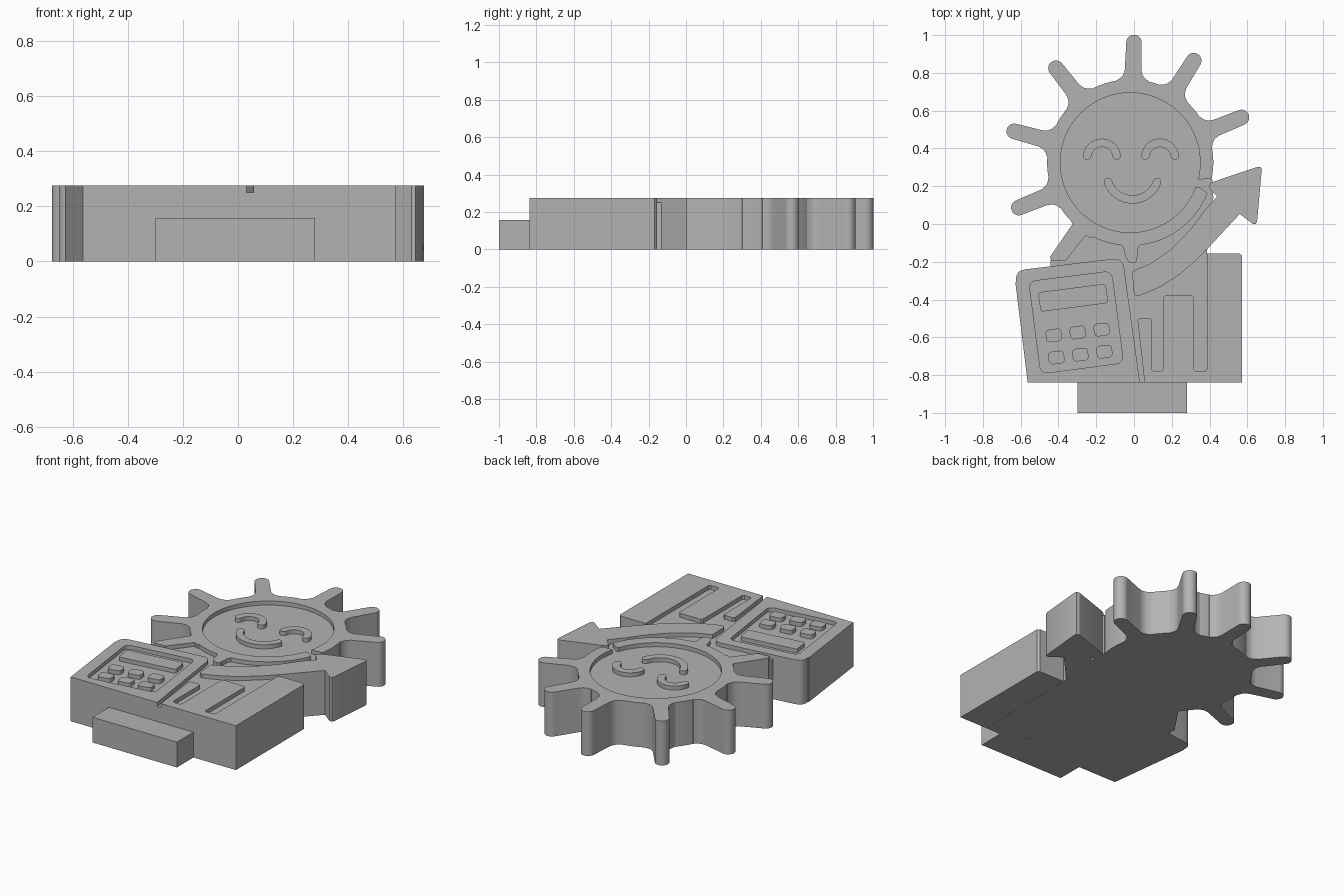
import bpy, bmesh, math
from mathutils import Vector

if "Cube" in bpy.data.objects:
    bpy.data.objects.remove(bpy.data.objects["Cube"])

TOP, FLOOR = 0.275, 0.25
CX, CY, R_DISC, R_FACE = -0.02, 0.325, 0.44, 0.37

grey = bpy.data.materials.new("plain_grey")
grey.diffuse_color = (0.45, 0.45, 0.45, 1)
grey.use_nodes = True
grey.node_tree.nodes["Principled BSDF"].inputs["Base Color"].default_value = grey.diffuse_color


def slab(name, pts, z0=0.0, z1=TOP):
    """Extrude a flat outline between two heights."""
    bm = bmesh.new()
    face = bm.faces.new([bm.verts.new((x, y, z0)) for x, y in pts])
    ext = bmesh.ops.extrude_face_region(bm, geom=[face])
    verts = [g for g in ext["geom"] if isinstance(g, bmesh.types.BMVert)]
    bmesh.ops.translate(bm, verts=verts, vec=(0, 0, z1 - z0))
    bmesh.ops.recalc_face_normals(bm, faces=bm.faces)
    me = bpy.data.meshes.new(name)
    bm.to_mesh(me)
    bm.free()
    me.materials.append(grey)
    ob = bpy.data.objects.new(name, me)
    bpy.context.collection.objects.link(ob)
    return ob


def combine(body, tool, op):
    """Boolean a tool into the body, then discard the tool."""
    mod = body.modifiers.new("combine", 'BOOLEAN')
    mod.operation, mod.solver, mod.object = op, 'EXACT', tool
    bpy.context.view_layer.objects.active = body
    bpy.ops.object.modifier_apply(modifier=mod.name)
    bpy.data.objects.remove(tool)


def circle(r, n=96):
    return [(CX + r * math.cos(2 * math.pi * i / n),
             CY + r * math.sin(2 * math.pi * i / n)) for i in range(n)]


def rounded(pts, r, n=5):
    """Round every corner of a polygon."""
    out = []
    for i, p in enumerate(pts):
        p = Vector(p)
        a, b = Vector(pts[i - 1]) - p, Vector(pts[(i + 1) % len(pts)]) - p
        a = p + a.normalized() * min(r, a.length * 0.45)
        b = p + b.normalized() * min(r, b.length * 0.45)
        for k in range(n + 1):
            t = k / n
            out.append(tuple(a * (1 - t) ** 2 + p * 2 * t * (1 - t) + b * t * t))
    return out


def arc_stroke(x0, x1, y, sag, half, n=16):
    """Round-ended band along a circular arc; positive sag bows upward."""
    w, s = (x1 - x0) / 2, abs(sag)
    rad = (w * w + s * s) / (2 * s)
    sign = 1 if sag > 0 else -1
    span = math.asin(min(1, w / rad))
    mx, my = (x0 + x1) / 2, s - rad
    polar = lambda r, a: (mx + r * math.sin(a), y + sign * (my + r * math.cos(a)))
    angs = [-span + 2 * span * i / n for i in range(n + 1)]
    pts = [polar(rad + half, a) for a in angs]
    for end, side in ((span, 1), (-span, -1)):
        cx, cy = mx + rad * math.sin(end), my + rad * math.cos(end)
        for k in range(1, 8):
            b = end + (math.pi * k / 8 if side > 0 else math.pi + math.pi * k / 8)
            pts.append((cx + half * math.sin(b), y + sign * (cy + half * math.cos(b))))
        if side > 0:
            pts += [polar(rad - half, a) for a in reversed(angs)]
    return pts


def ray(angle):
    """Round-tipped ray with a flared root."""
    side = [(0.38, 0.088), (0.433, 0.086), (0.446, 0.066), (0.463, 0.052), (0.49, 0.044)]
    tip = [(0.636 + 0.041 * math.sin(math.pi * k / 12),
            0.041 * math.cos(math.pi * k / 12)) for k in range(13)]
    loc = side + tip + [(r, -t) for r, t in reversed(side)]
    a = math.radians(angle)
    return [(CX + r * math.cos(a) - t * math.sin(a),
             CY + r * math.sin(a) + t * math.cos(a)) for r, t in loc]


# Sun disc with rays
body = slab("body", circle(R_DISC))
for ang in (22.1, 58.1, 88.2, 128.2, 164.9, 202.0):
    combine(body, slab("ray", ray(ang)), 'UNION')

# Opening in the rim beside the arrow
combine(body, slab("rim_gap", [(0.29, 0.20), (0.345, 0.196), (0.40, 0.155), (0.47, 0.17),
                               (0.44, 0.235), (0.40, 0.24), (0.345, 0.235), (0.29, 0.24)],
                   FLOOR, 0.4), 'DIFFERENCE')

# Sunken face inside the rim
combine(body, slab("face_recess", circle(R_FACE), FLOOR, 0.4), 'DIFFERENCE')

# Arm on the left and nub below the rim, kept outside the face circle
combine(body, slab("arm", [(-0.36, 0.07), (-0.325, 0.0), (-0.445, -0.175), (-0.435, -0.197),
                           (-0.36, -0.193), (-0.255, -0.06), (-0.23, -0.075),
                           (-0.21, -0.055), (-0.31, 0.06)]), 'UNION')
combine(body, slab("nub", [(-0.08, -0.09), (-0.055, -0.13), (-0.045, -0.175), (-0.03, -0.2),
                           (0.0, -0.208), (0.016, -0.195), (0.02, -0.13),
                           (0.045, -0.09)]), 'UNION')

# Sunken floor joining the raised parts
combine(body, slab("floor", [(-0.443, -0.22), (-0.44, -0.18), (-0.3, 0.02), (0.1, 0.1),
                             (0.38, 0.225), (0.415, 0.235), (0.42, 0.14), (0.385, -0.16),
                             (0.385, -0.78), (0.07, -0.78), (0.07, -0.838),
                             (0.0, -0.838), (-0.2, -0.5)], 0, FLOOR), 'UNION')

# Calculator case with sunken panel
case = rounded([(-0.63, -0.25), (-0.06, -0.178), (-0.02, -0.46), (0.031, -0.838),
                (-0.563, -0.838)], 0.001, 1)
case = (rounded([(-0.56, -0.7), (-0.633, -0.247), (-0.056, -0.178), (-0.04, -0.4)], 0.06)[6:18]
        + [(0.031, -0.838), (-0.563, -0.838), (-0.628, -0.31)])
combine(body, slab("calculator", case), 'UNION')
panel = rounded([(-0.556, -0.305), (-0.12, -0.25), (-0.056, -0.735), (-0.493, -0.792)], 0.04)
combine(body, slab("panel_recess", panel, FLOOR, 0.4), 'DIFFERENCE')

# Bar chart: three bars rising from a common foot
chart = [(0.056, -0.838), (0.572, -0.838), (0.572, -0.168), (0.56, -0.156), (0.386, -0.156),
         (0.386, -0.77), (0.376, -0.781), (0.327, -0.781), (0.317, -0.77),
         (0.317, -0.388), (0.307, -0.378), (0.165, -0.378), (0.155, -0.388),
         (0.155, -0.77), (0.145, -0.781), (0.105, -0.781), (0.095, -0.77),
         (0.095, -0.51), (0.085, -0.5), (0.03, -0.5), (0.019, -0.51)]
combine(body, slab("chart", chart), 'UNION')

# Curved growth arrow
arrow = [(-0.008, -0.25), (0.085, -0.21), (0.19, -0.14), (0.296, -0.032), (0.375, 0.074),
         (0.44, 0.145), (0.395, 0.195), (0.402, 0.212), (0.418, 0.223), (0.655, 0.303),
         (0.673, 0.3), (0.676, 0.285), (0.652, 0.015), (0.645, 0.0), (0.63, 0.0),
         (0.56, 0.053), (0.39, -0.13), (0.32, -0.2), (0.24, -0.268), (0.15, -0.327),
         (0.07, -0.364), (0.02, -0.382), (0.002, -0.375), (-0.005, -0.35)]
combine(body, slab("arrow", arrow), 'UNION')

# Mounting tab at the foot
combine(body, slab("tab", [(-0.3, -1.0), (0.28, -1.0), (0.28, -0.82), (-0.3, -0.82)],
                   0, 0.157), 'UNION')

# Raised face features
eyes = [slab("left_eye", arc_stroke(-0.248, -0.092, 0.362, 0.068, 0.022), FLOOR),
        slab("right_eye", arc_stroke(0.06, 0.216, 0.362, 0.068, 0.022), FLOOR)]
smile = slab("smile", arc_stroke(-0.138, 0.122, 0.222, -0.092, 0.022), FLOOR)

# Calculator display and keys
display = slab("display", rounded([(-0.508, -0.362), (-0.15, -0.316), (-0.136, -0.418),
                                   (-0.494, -0.465)], 0.016), FLOOR)
keys = []
ux, uy = Vector((0.992, 0.125)), Vector((-0.125, 0.992))
for row in range(2):
    for col in range(3):
        c = Vector((-0.425 + 0.127 * col + 0.014 * row, -0.59 + 0.0155 * col - 0.117 * row))
        quad = [c + ux * sx * 0.042 + uy * sy * 0.034
                for sx, sy in ((-1, -1), (1, -1), (1, 1), (-1, 1))]
        keys.append(slab("key", rounded(quad, 0.024), FLOOR))

# Smooth the curved walls, keep edges sharp
for ob in [body, smile, display] + eyes + keys:
    bpy.ops.object.select_all(action='DESELECT')
    ob.select_set(True)
    bpy.context.view_layer.objects.active = ob
    bpy.ops.object.shade_smooth_by_angle(angle=math.radians(25))
